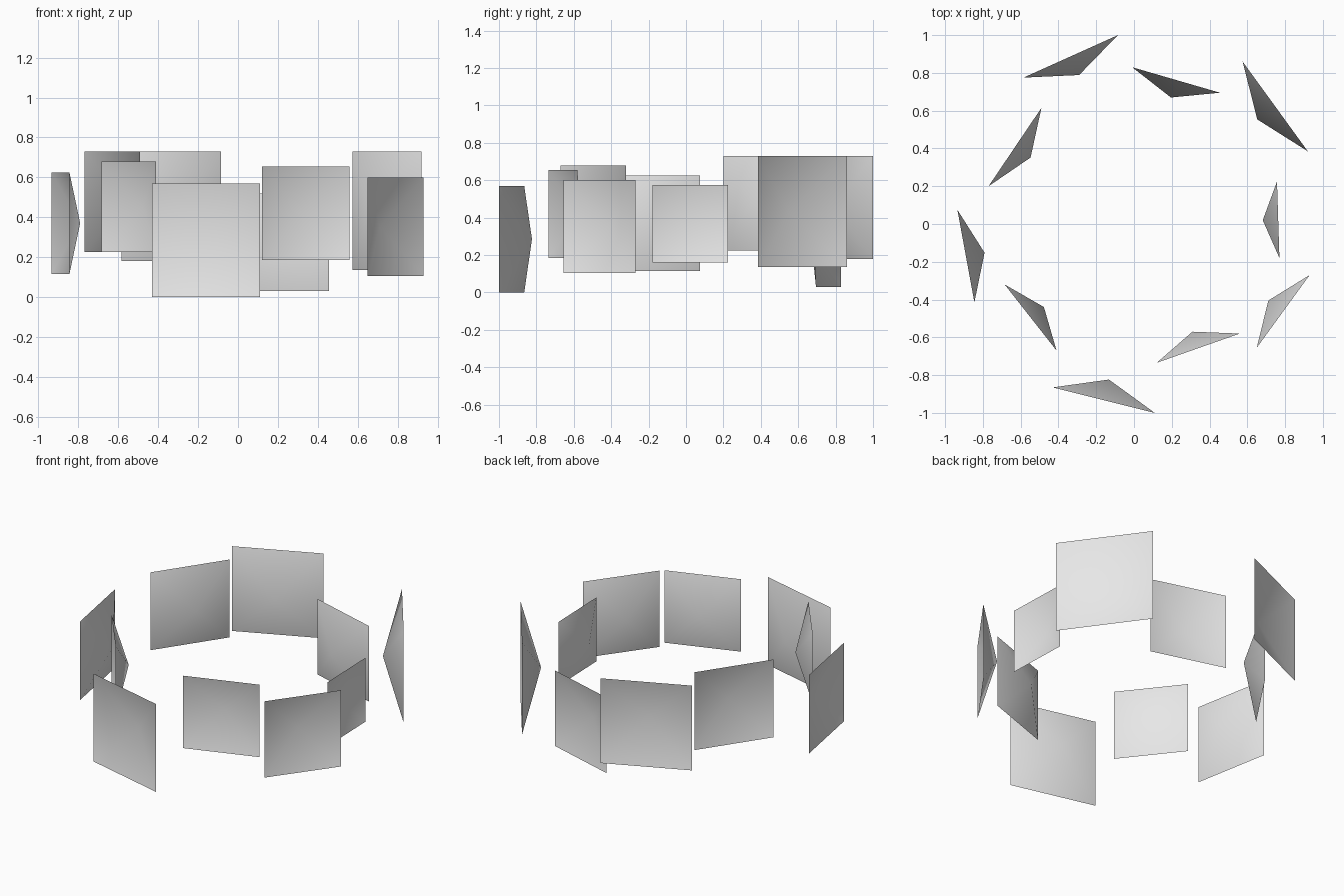
import bpy
from mathutils import Vector

cube = bpy.data.objects.get("Cube")
if cube:
    bpy.data.objects.remove(cube)

# One plain pale grey for every panel
grey = bpy.data.materials.new("pale_grey")
grey.use_nodes = True
colour = (0.8, 0.8, 0.8, 1)
grey.diffuse_color = colour
grey.node_tree.nodes["Principled BSDF"].inputs["Base Color"].default_value = colour


def dished_panel(name, start, end, bottom, top):
    """Open four-sided dish whose tip points to the middle of the ring."""
    a, b = Vector((*start, 0)), Vector((*end, 0))
    along = (b - a).normalized()
    inward = Vector((-along.y, along.x, 0))
    low, high = Vector((0, 0, bottom)), Vector((0, 0, top))
    tip = (a + b + low + high) / 2 + inward * (top - bottom) * 0.197
    corners = [a + low, b + low, b + high, a + high]
    mesh = bpy.data.meshes.new(name)
    mesh.from_pydata(corners + [tip], [], [(i, (i + 1) % 4, 4) for i in range(4)])
    mesh.materials.append(grey)
    mesh.shade_smooth()
    obj = bpy.data.objects.new(name, mesh)
    bpy.context.collection.objects.link(obj)


# Ring of panels, anticlockwise from the front: rim ends, bottom and top
panels = {
    "front_panel": ((-0.43, -0.865), (0.11, -1.0), 0.0, 0.57),
    "front_left_inner_panel": ((0.12, -0.735), (0.56, -0.58), 0.185, 0.655),
    "front_left_outer_panel": ((0.65, -0.655), (0.93, -0.27), 0.105, 0.6),
    "left_panel": ((0.77, -0.18), (0.757, 0.225), 0.16, 0.575),
    "back_left_outer_panel": ((0.92, 0.385), (0.575, 0.86), 0.135, 0.73),
    "back_left_inner_panel": ((0.455, 0.695), (-0.01, 0.83), 0.03, 0.52),
    "back_right_inner_panel": ((-0.085, 1.0), (-0.585, 0.775), 0.18, 0.73),
    "back_right_outer_panel": ((-0.49, 0.615), (-0.77, 0.2), 0.225, 0.73),
    "right_panel": ((-0.935, 0.075), (-0.845, -0.415), 0.115, 0.625),
    "front_right_panel": ((-0.685, -0.32), (-0.41, -0.67), 0.225, 0.68),
}
for name, layout in panels.items():
    dished_panel(name, *layout)
